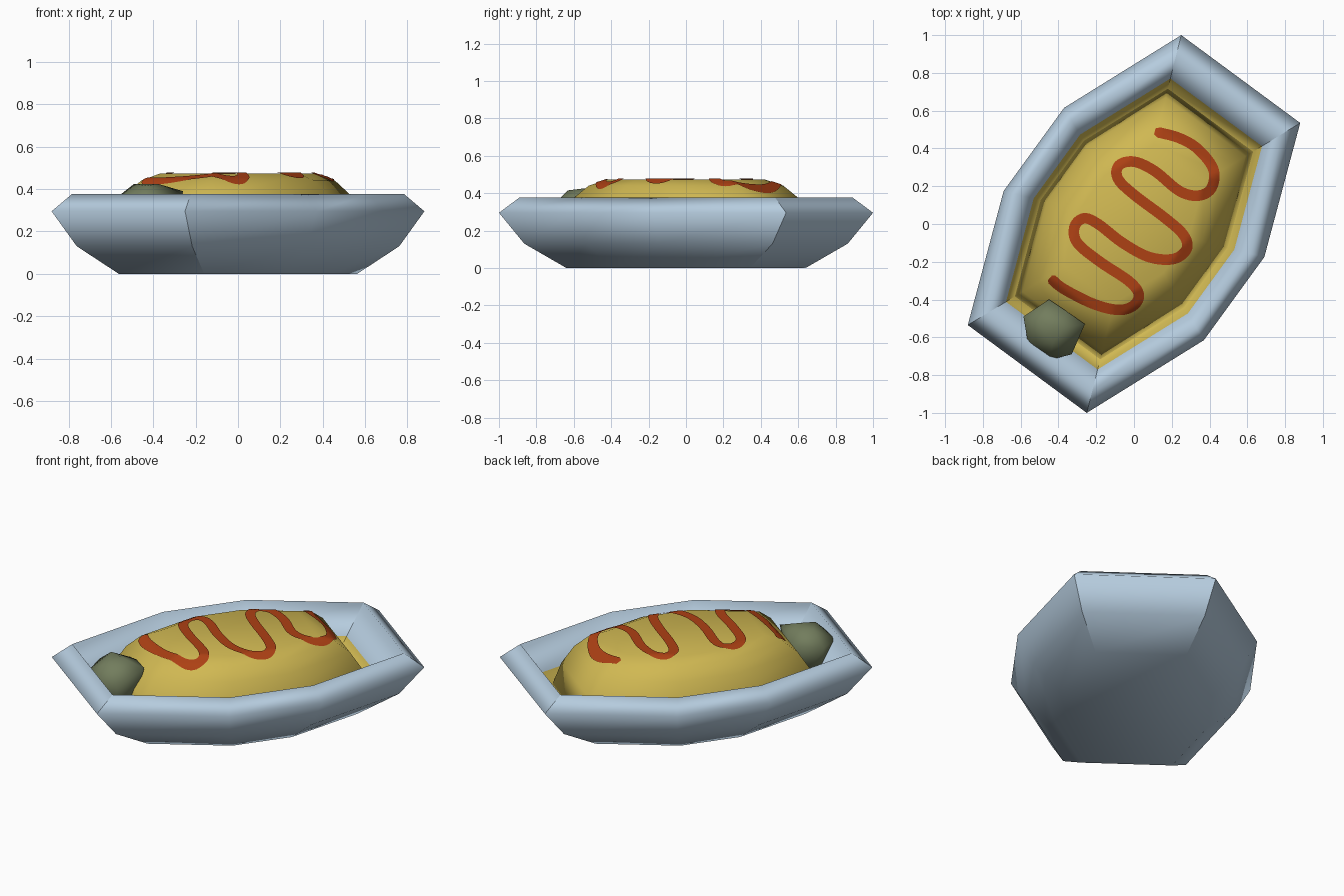
import bpy, bmesh, math
from mathutils import Vector
from mathutils.bvhtree import BVHTree

if "Cube" in bpy.data.objects:
    bpy.data.objects.remove(bpy.data.objects["Cube"])


def material(name, rgb):
    m = bpy.data.materials.new(name)
    m.diffuse_color = (*rgb, 1)
    m.use_nodes = True
    m.node_tree.nodes["Principled BSDF"].inputs["Base Color"].default_value = m.diffuse_color
    return m


GLAZE = material("pale blue glaze", (0.47, 0.61, 0.74))
EGG = material("egg yellow", (0.63, 0.48, 0.085))
SAUCE = material("red sauce", (0.42, 0.052, 0.007))
GREEN = material("leaf green", (0.17, 0.205, 0.11))

# Eight-sided boat outline: one half, repeated by half-turn symmetry
HALF = [(0.25, 1.0), (0.88, 0.535), (0.69, -0.175), (0.37, -0.615)]
OUTLINE = HALF[::-1]
OUTLINE = OUTLINE + [(-x, -y) for x, y in OUTLINE]


def finish(bm, name, mats):
    bmesh.ops.recalc_face_normals(bm, faces=bm.faces[:])
    for f in bm.faces:
        f.smooth = True
    me = bpy.data.meshes.new(name)
    bm.to_mesh(me)
    for m in mats:
        me.materials.append(m)
    ob = bpy.data.objects.new(name, me)
    bpy.context.collection.objects.link(ob)
    return ob


def rings(profile, sharp_corners=False):
    """Stack scaled copies of the outline, given (scale, height) pairs, capped both ends."""
    bm = bmesh.new()
    loops = [[bm.verts.new((x * s, y * s, z)) for x, y in OUTLINE] for s, z in profile]
    n = len(OUTLINE)
    bm.faces.new(loops[0])
    for a, b in zip(loops, loops[1:]):
        for i in range(n):
            j = (i + 1) % n
            bm.faces.new((a[i], a[j], b[j], b[i]))
    bm.faces.new(loops[-1])
    if sharp_corners:  # the two corners at each end
        for a, b in zip(loops, loops[1:]):
            for i in (2, 3, 6, 7):
                bm.edges.get((a[i], b[i])).smooth = False
    return bm


# Dish, its lower inside lined yellow
bm = rings([(0.64, 0), (0.865, 0.13), (1.0, 0.295), (0.89, 0.377),
            (0.77, 0.21), (0.72, 0.14)], True)
for f in bm.faces:
    c = f.calc_center_median()
    inside = all(Vector(v.co.xy).length < 0.81 and 0.135 < v.co.z < 0.25 for v in f.verts)
    f.material_index = 1 if inside else 0
finish(bm, "dish", [GLAZE, EGG])
bm.free()

# Omelette dome
bm = rings([(0.718, 0.135), (0.67, 0.27), (0.6, 0.375), (0.52, 0.44), (0.42, 0.473)])
finish(bm, "omelette", [EGG])
tree = BVHTree.FromBMesh(bm)
bm.free()

# Sauce squiggle: a smooth path draped over the dome as a thin ribbon
PATH = [(.11, .49), (.24, .455), (.34, .395), (.42, .29), (.41, .19), (.34, .15),
        (.24, .175), (.11, .28), (0, .33), (-.08, .31), (-.085, .24), (0, .155),
        (.16, .035), (.26, -.055), (.28, -.13), (.21, -.185), (.08, -.175),
        (-.06, -.1), (-.19, 0), (-.265, .03), (-.315, -.015), (-.3, -.1),
        (-.18, -.2), (-.03, -.3), (.025, -.37), (0, -.43), (-.08, -.455),
        (-.21, -.425), (-.37, -.345), (-.445, -.285)]
pts = [Vector(p) for p in PATH]
pts = [2 * pts[0] - pts[1]] + pts + [2 * pts[-1] - pts[-2]]
line = []
STEPS = 6
for k in range(1, len(pts) - 2):
    p0, p1, p2, p3 = pts[k - 1:k + 3]
    for s in range(STEPS):
        t = s / STEPS
        line.append(0.5 * (2 * p1 + (p2 - p0) * t + (2 * p0 - 5 * p1 + 4 * p2 - p3) * t * t
                           + (3 * p1 - p0 - 3 * p2 + p3) * t ** 3))
line.append(pts[-2])


def drape(p):
    hit = tree.ray_cast(Vector((p.x, p.y, 2)), Vector((0, 0, -1)))
    z = hit[0].z if hit[0] else 0.2
    return (p.x, p.y, z + 0.006)


bm = bmesh.new()
rows = []
for i, p in enumerate(line):
    d = (line[min(i + 1, len(line) - 1)] - line[max(i - 1, 0)]).normalized()
    side = Vector((-d.y, d.x))
    end = min(i, len(line) - 1 - i)
    w = 0.028 * (0.6 if end == 0 else 1)
    rows.append([bm.verts.new(drape(p + side * w * k / 2)) for k in (-2, -1, 0, 1, 2)])
for a, b in zip(rows, rows[1:]):
    for k in range(4):
        bm.faces.new((a[k], a[k + 1], b[k + 1], b[k]))
ob = finish(bm, "sauce_squiggle", [SAUCE])
bm.free()
if sum(p.normal.z for p in ob.data.polygons) < 0:
    ob.data.flip_normals()

# Green garnish: faceted lump tucked against the end of the dome
bm = bmesh.new()
LUMP = [(-.45, -.40, .36), (-.26, -.53, .39), (-.33, -.69, .32), (-.45, -.72, .33),
        (-.56, -.64, .34), (-.585, -.49, .35), (-.49, -.52, .425), (-.38, -.55, .425),
        (-.43, -.63, .415), (-.36, -.46, .39)]
vs = [bm.verts.new(p) for p in LUMP]
vs += [bm.verts.new((-.42 + .1 * math.cos(a), -.56 + .1 * math.sin(a), .15))
       for a in (i * math.tau / 6 for i in range(6))]
bmesh.ops.convex_hull(bm, input=vs)
finish(bm, "garnish", [GREEN])
bm.free()
